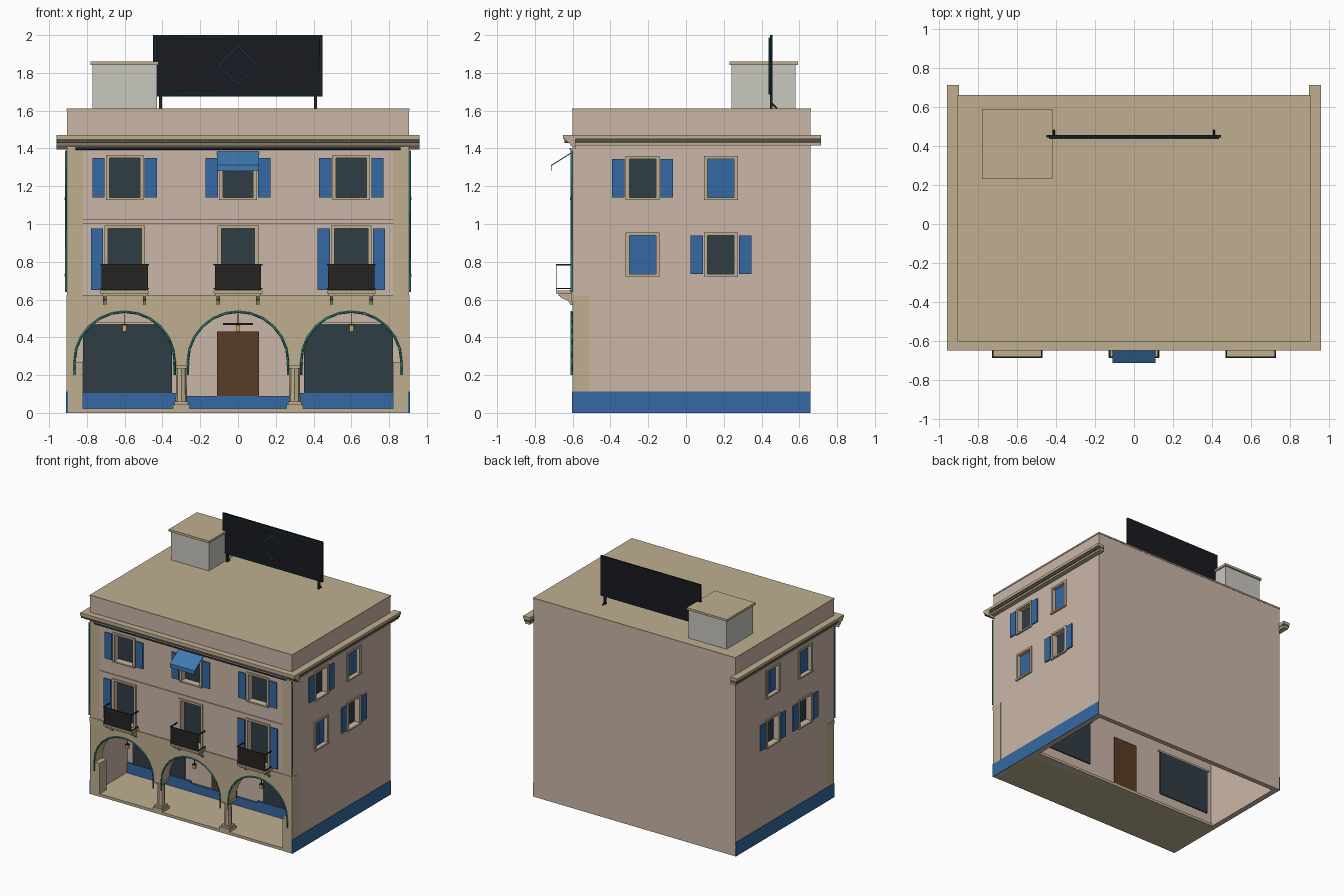
import bpy, bmesh, math

if "Cube" in bpy.data.objects:
    bpy.data.objects.remove(bpy.data.objects["Cube"])

def mat(name, r, g, b):
    m = bpy.data.materials.new(name)
    m.diffuse_color = (r, g, b, 1)
    m.use_nodes = True
    m.node_tree.nodes["Principled BSDF"].inputs["Base Color"].default_value = m.diffuse_color
    return m

PINK = mat("plaster", 0.60, 0.47, 0.39)
TAN = mat("stone", 0.52, 0.43, 0.28)
BLUE = mat("blue_paint", 0.035, 0.14, 0.36)
AWN = mat("awning_blue", 0.05, 0.20, 0.45)
GLASS = mat("glass", 0.03, 0.045, 0.06)
WOOD = mat("door_wood", 0.10, 0.045, 0.02)
IRON = mat("iron", 0.02, 0.018, 0.016)
PANEL = mat("panel", 0.01, 0.011, 0.015)
TEAL = mat("teal_tube", 0.02, 0.22, 0.19)
NAVY = mat("navy_tube", 0.02, 0.03, 0.07)
NEON = mat("blue_tube", 0.05, 0.20, 0.60)
GREY = mat("grey_plaster", 0.58, 0.57, 0.52)
LAMP = mat("lamp", 0.65, 0.42, 0.12)
GUTTER = mat("cornice_shadow", 0.09, 0.075, 0.06)

def finish(name, bm, m):
    bmesh.ops.recalc_face_normals(bm, faces=bm.faces)
    me = bpy.data.meshes.new(name)
    bm.to_mesh(me)
    bm.free()
    ob = bpy.data.objects.new(name, me)
    bpy.context.collection.objects.link(ob)
    if m:
        me.materials.append(m)
    return ob

def add_box(bm, x0, x1, y0, y1, z0, z1):
    vs = bmesh.ops.create_cube(bm, size=1)["verts"]
    for v in vs:
        v.co = ((x0 + x1) / 2 + v.co.x * abs(x1 - x0), (y0 + y1) / 2 + v.co.y * abs(y1 - y0),
                (z0 + z1) / 2 + v.co.z * abs(z1 - z0))

def boxes(name, dims, m):
    bm = bmesh.new()
    for d in dims:
        add_box(bm, *d)
    return finish(name, bm, m)

def prism(name, pts, axis, a, b, m):
    """Extrude a closed profile along x (points are y,z) or y (points are x,z)."""
    bm = bmesh.new()
    at = (lambda p, t: (t, p[0], p[1])) if axis == 'x' else (lambda p, t: (p[0], t, p[1]))
    lo = [bm.verts.new(at(p, a)) for p in pts]
    hi = [bm.verts.new(at(p, b)) for p in pts]
    bm.faces.new(lo)
    bm.faces.new(hi)
    n = len(pts)
    for i in range(n):
        bm.faces.new((lo[i], lo[(i + 1) % n], hi[(i + 1) % n], hi[i]))
    return finish(name, bm, m)

def tube(name, pts, r, m, closed=False):
    cu = bpy.data.curves.new(name, 'CURVE')
    cu.dimensions = '3D'
    cu.bevel_depth = r
    cu.bevel_resolution = 0
    cu.use_fill_caps = True
    sp = cu.splines.new('POLY')
    sp.points.add(len(pts) - 1)
    for p, c in zip(sp.points, pts):
        p.co = (*c, 1)
    sp.use_cyclic_u = closed
    cu.materials.append(m)
    ob = bpy.data.objects.new(name, cu)
    bpy.context.collection.objects.link(ob)

# wall coordinates: u along the wall, d outward from it
def wall(side, u0, u1, d0, d1, z0, z1):
    if side == 'front':
        return (u0, u1, -0.6 - d1, -0.6 - d0, z0, z1)
    if side == 'right':
        return (0.905 + d0, 0.905 + d1, u0, u1, z0, z1)
    return (-0.905 - d1, -0.905 - d0, u0, u1, z0, z1)

# window list: side, centre, half width, z0, z1, shutters (L, R, C = closed)
windows = [('front', x, 0.08, 1.14, 1.35, 'LR') for x in (-0.6, 0, 0.6)]
windows += [('front', x, 0.088, 0.65, 0.975, s) for x, s in ((-0.6, 'L'), (0, ''), (0.6, 'LR'))]
windows += [('right', -0.23, 0.07, 1.14, 1.345, 'LR'), ('right', 0.185, 0.07, 1.14, 1.345, 'C'),
            ('right', -0.23, 0.07, 0.735, 0.94, 'C'), ('right', 0.185, 0.07, 0.735, 0.94, 'LR')]
windows += [('left', y, 0.07, z, z + 0.205, s) for y in (-0.23, 0.185) for z, s in ((1.14, 'C'), (0.735, 'LR'))]

# main body with porch, hollow ground floor and window recesses cut out
body = boxes("main_walls", [(-0.905, 0.905, -0.6, 0.66, 0, 1.6)], PINK)
cuts = [(-0.87, 0.87, -0.7, -0.17, -0.1, 0.6), (-0.865, 0.865, -0.11, 0.62, -0.1, 0.6)]
cuts += [wall(s, c - w, c + w, -0.05, 0.1, z0, z1) for s, c, w, z0, z1, _ in windows]
cutter = boxes("cutter", cuts, None)
cutter.hide_render = True
mod = body.modifiers.new("openings", 'BOOLEAN')
mod.operation = 'DIFFERENCE'
mod.solver = 'EXACT'
mod.object = cutter
bpy.context.view_layer.objects.active = body
bpy.ops.object.modifier_apply(modifier=mod.name)
bpy.data.objects.remove(cutter)

# window glass, frames and shutters
for i, (s, c, w, z0, z1, sh) in enumerate(windows):
    f = 0.02
    tag = f"{s}_{i}"
    boxes("window_glass_" + tag, [wall(s, c - w, c + w, -0.05, -0.04, z0, z1)], GLASS)
    boxes("window_frame_" + tag, [
        wall(s, c - w - f, c - w, 0, 0.008, z0, z1), wall(s, c + w, c + w + f, 0, 0.008, z0, z1),
        wall(s, c - w - f, c + w + f, 0, 0.008, z1, z1 + f * 0.8),
        wall(s, c - w - f, c + w + f, 0, 0.014, z0 - 0.012, z0)], TAN)
    parts = []
    a = w + f + 0.006
    if 'L' in sh:
        parts.append(wall(s, c - a - 0.065, c - a, 0, 0.01, z0, z1))
    if 'R' in sh:
        parts.append(wall(s, c + a, c + a + 0.065, 0, 0.01, z0, z1))
    if 'C' in sh:
        parts += [wall(s, c - w, c - 0.001, -0.035, -0.02, z0, z1), wall(s, c + 0.001, c + w, -0.035, -0.02, z0, z1)]
    if parts:
        boxes("shutters_" + tag, parts, BLUE)

# arcade front with three arches
R, SPRING = 0.26, 0.27
pts = [(-0.907, 0), (-0.82, 0), (-0.82, SPRING)]
for cx in (-0.6, 0, 0.6):
    pts += [(cx - R * math.cos(math.pi * k / 14), SPRING + R * math.sin(math.pi * k / 14)) for k in range(15)]
pts += [(0.82, SPRING), (0.82, 0), (0.907, 0), (0.907, 0.62), (-0.907, 0.62)]
prism("arcade_front", pts, 'y', -0.602, -0.51, TAN)
boxes("porch_floor", [(-0.9, 0.9, -0.6, -0.1, 0, 0.022)], TAN)

# columns: square plinth, octagonal shaft, square capital
for sx in (-0.3, 0.3):
    def sq(h, z0, z1):
        return (sx - h, sx + h, -0.556 - h, -0.556 + h, z0, z1)
    boxes("column_blocks", [sq(0.044, 0.02, 0.045), sq(0.036, 0.045, 0.06),
                            sq(0.034, 0.235, 0.25), sq(0.044, 0.25, 0.272)], TAN)
    bm = bmesh.new()
    r = bmesh.ops.create_cone(bm, cap_ends=True, segments=8, radius1=0.03, radius2=0.027, depth=0.18)
    bmesh.ops.translate(bm, verts=r["verts"], vec=(sx, -0.556, 0.15))
    finish("column_shaft", bm, TAN)

# porch back wall: shop windows, door, blue base
boxes("shop_windows", [(s * 0.82, s * 0.35, -0.178, -0.1, 0.1, 0.47) for s in (-1, 1)], GLASS)
boxes("shop_window_lintels", [(s * 0.84, s * 0.33, -0.182, -0.1, 0.47, 0.482) for s in (-1, 1)], PINK)
boxes("door", [(-0.11, 0.11, -0.18, -0.1, 0.02, 0.43)], WOOD)
boxes("porch_base", [(-0.865, -0.3, -0.185, -0.165, 0.02, 0.105), (0.3, 0.865, -0.185, -0.165, 0.02, 0.105),
                     (-0.3, 0.3, -0.185, -0.165, 0.02, 0.09)], BLUE)
boxes("door_hood", [(-0.08, 0.08, -0.23, -0.17, 0.465, 0.476)], IRON)

# hanging lanterns
for x in (-0.6, 0, 0.6):
    boxes("lantern", [(x - 0.011, x + 0.011, -0.567, -0.545, 0.432, 0.462)], LAMP)
    boxes("lantern_cap", [(x - 0.014, x + 0.014, -0.57, -0.542, 0.462, 0.468),
                          (x - 0.002, x + 0.002, -0.558, -0.554, 0.468, 0.535)], IRON)

# side bases, corner pilasters, string courses
boxes("side_base", [(s * 0.9, s * 0.91, -0.603, 0.66, 0, 0.112) for s in (-1, 1)], BLUE)
boxes("corner_pilasters", [(s * 0.82, s * 0.905, -0.605, -0.59, 0.62, 1.4) for s in (-1, 1)], TAN)
boxes("lower_string_course", [(-0.907, 0.907, -0.608, -0.59, 0.59, 0.625)], TAN)
boxes("upper_string_course", [(-0.82, 0.82, -0.608, -0.59, 1.002, 1.026)], PINK)

# cornice: profile (outward, z) run along the front and both sides
prof = [(-0.01, 1.472), (0.055, 1.472), (0.055, 1.45), (0.045, 1.45), (0.025, 1.432),
        (0.015, 1.415), (0.005, 1.41), (-0.01, 1.395)]
prism("front_cornice", [(-0.595 - d, z) for d, z in prof], 'x', -0.96, 0.96, TAN)
boxes("front_cornice_band", [(-0.958, 0.958, -0.644, -0.6, 1.43, 1.45)], GUTTER)
for s in (-1, 1):
    boxes("side_cornice", [(s * 0.9, s * 0.96, -0.6, 0.715, 1.45, 1.472),
                           (s * 0.9, s * 0.945, -0.6, 0.715, 1.415, 1.431)], TAN)
    boxes("side_cornice_band", [(s * 0.9, s * 0.952, -0.6, 0.714, 1.43, 1.451)], GUTTER)

# flat roof, rooftop hut
boxes("roof", [(-0.908, 0.908, -0.603, 0.663, 1.6, 1.612)], TAN)
boxes("roof_hut", [(-0.77, -0.43, 0.24, 0.58, 1.61, 1.842)], GREY)
boxes("roof_hut_cap", [(-0.782, -0.42, 0.23, 0.592, 1.842, 1.86)], TAN)

# rooftop panel with legs, braces and light tubes
boxes("roof_panel", [(-0.45, 0.447, 0.445, 0.458, 1.675, 2.0)], PANEL)
for x in (-0.41, 0.41):
    boxes("panel_leg", [(x - 0.007, x + 0.007, 0.444, 0.458, 1.61, 1.68)], IRON)
    tube("panel_brace", [(x, 0.452, 1.64), (x, 0.482, 1.612)], 0.005, IRON)
tube("panel_border_tube", [(-0.435, 0.44, 1.688), (0.435, 0.44, 1.688), (0.435, 0.44, 1.985),
                           (-0.435, 0.44, 1.985)], 0.004, TEAL, True)
tube("diamond_tube", [(-0.102, 0.44, 1.84), (0, 0.44, 1.737), (0.102, 0.44, 1.84), (0, 0.44, 1.943)],
     0.004, NEON, True)

# balconies: two-step slab, brackets, railing
for x in (-0.6, 0, 0.6):
    boxes("balcony_slab", [(x - 0.13, x + 0.13, -0.687, -0.6, 0.633, 0.648),
                           (x - 0.12, x + 0.12, -0.675, -0.6, 0.618, 0.633)], TAN)
    for s in (-1, 1):
        prism("balcony_bracket", [(-0.6, 0.62), (-0.67, 0.62), (-0.66, 0.607), (-0.625, 0.595), (-0.61, 0.57),
                                  (-0.6, 0.57)], 'x', x + s * 0.105 - 0.009, x + s * 0.105 + 0.009, TAN)
    boxes("balcony_railing", [(x - 0.123, x + 0.123, -0.686, -0.683, 0.65, 0.785)], IRON)
    rails = [(x + s * 0.125 - 0.004, x + s * 0.125 + 0.004, -0.688, -0.6, z, z + 0.007)
             for s in (-1, 1) for z in (0.655, 0.781)]
    rails.append((x - 0.129, x + 0.129, -0.689, -0.681, 0.781, 0.788))
    boxes("balcony_rails", rails, IRON)

# awning over the middle top window
prism("awning", [(-0.6, 1.384), (-0.715, 1.312), (-0.715, 1.28), (-0.711, 1.28), (-0.711, 1.308),
                 (-0.6, 1.378)], 'x', -0.11, 0.11, AWN)

# light tubes: arches, corners and under the cornice
for cx in (-0.6, 0, 0.6):
    r = 0.265
    arc = [(cx - r * math.cos(math.pi * k / 12), -0.606, SPRING + r * math.sin(math.pi * k / 12)) for k in range(13)]
    tube("arch_tube", [(cx - r, -0.606, 0.2)] + arc + [(cx + r, -0.606, 0.2)], 0.006, TEAL)
for s in (-1, 1):
    tube("corner_tube", [(s * 0.91, -0.606, 0.64), (s * 0.91, -0.606, 1.39)], 0.006, TEAL)
tube("cornice_tube", [(-0.86, -0.612, 1.398), (0.86, -0.612, 1.398)], 0.006, NAVY)
